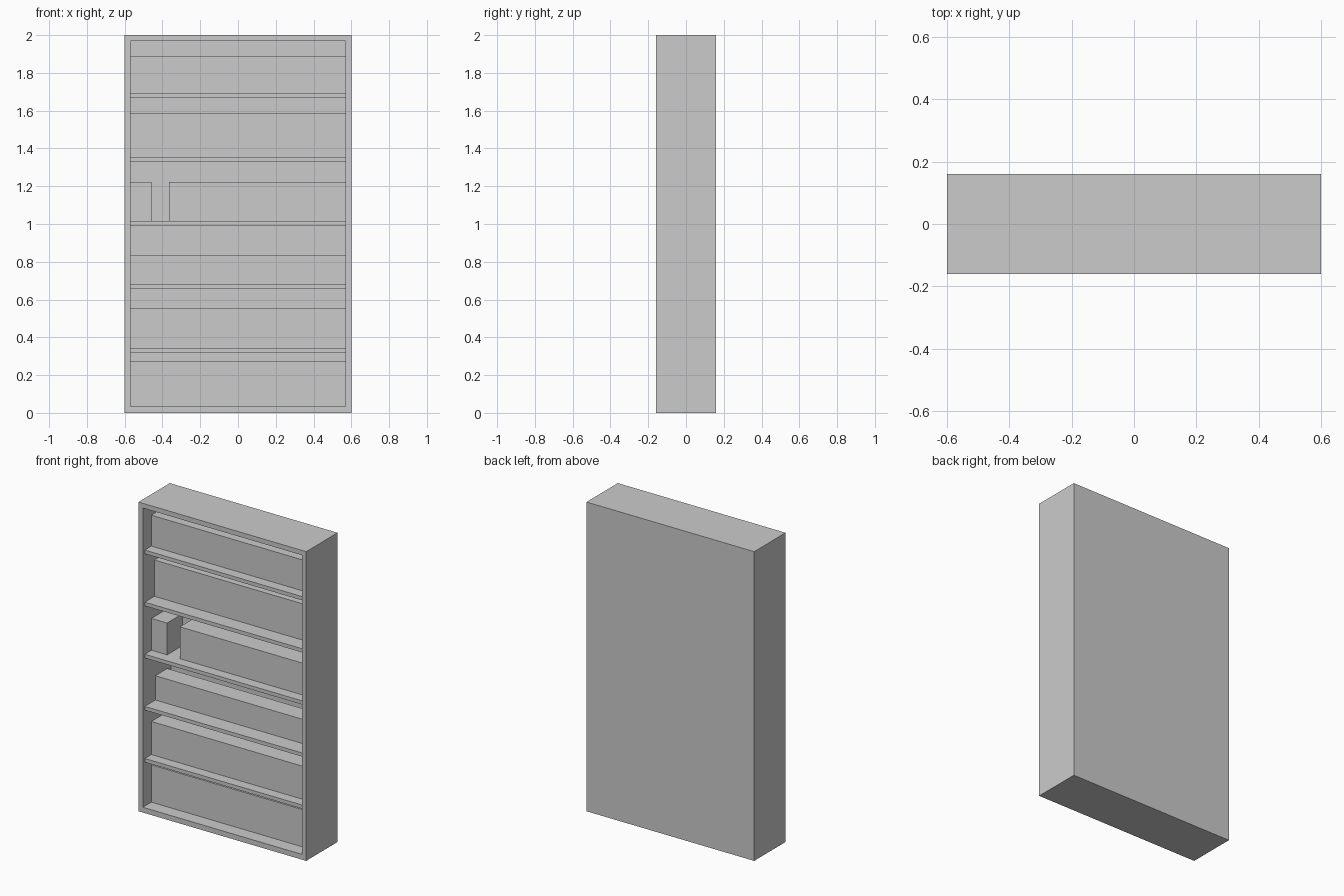
import bpy

if "Cube" in bpy.data.objects:
    bpy.data.objects.remove(bpy.data.objects["Cube"])

W, D, H = 0.6, 0.16, 2.0      # half width, half depth, height
T = 0.031                     # board thickness
INNER = W - T
BACK = 0.126                  # front face of the back panel


def box(name, x, y, z):
    """Box from (min, max) ranges on each axis."""
    bpy.ops.mesh.primitive_cube_add(size=1, location=[(a + b) / 2 for a, b in (x, y, z)])
    ob = bpy.context.object
    ob.name = name
    ob.scale = [b - a for a, b in (x, y, z)]
    bpy.ops.object.transform_apply(location=False, rotation=False, scale=True)
    return ob


# Outer case
box("left_side", (-W, -INNER), (-D, D), (0, H))
box("right_side", (INNER, W), (-D, D), (0, H))
box("bottom_board", (-INNER, INNER), (-D, D), (0, 0.034))
box("top_board", (-INNER, INNER), (-D, D), (H - T, H))
box("back_panel", (-INNER, INNER), (BACK, D), (0.034, H - T))

# Five evenly spaced shelves, set slightly behind the case front
for i in range(5):
    top = 0.342 + 0.337 * i
    box(f"shelf_{i + 1}", (-INNER, INNER), (-0.14, BACK), (top - 0.024, top))

# Book rows: bottom z, top z, front y, x range
full = (-INNER, INNER)
rows = [
    (0.034, 0.275, -0.073, full),
    (0.342, 0.556, -0.073, full),
    (0.679, 0.836, -0.032, full),
    (1.016, 1.222, -0.072, (-INNER, -0.457)),
    (1.016, 1.222, -0.072, (-0.366, INNER)),
    (1.353, 1.588, -0.041, full),
    (1.690, 1.890, -0.073, full),
]
for i, (z0, z1, front, xr) in enumerate(rows):
    box(f"book_row_{i + 1}", xr, (front, 0.09), (z0, z1))
